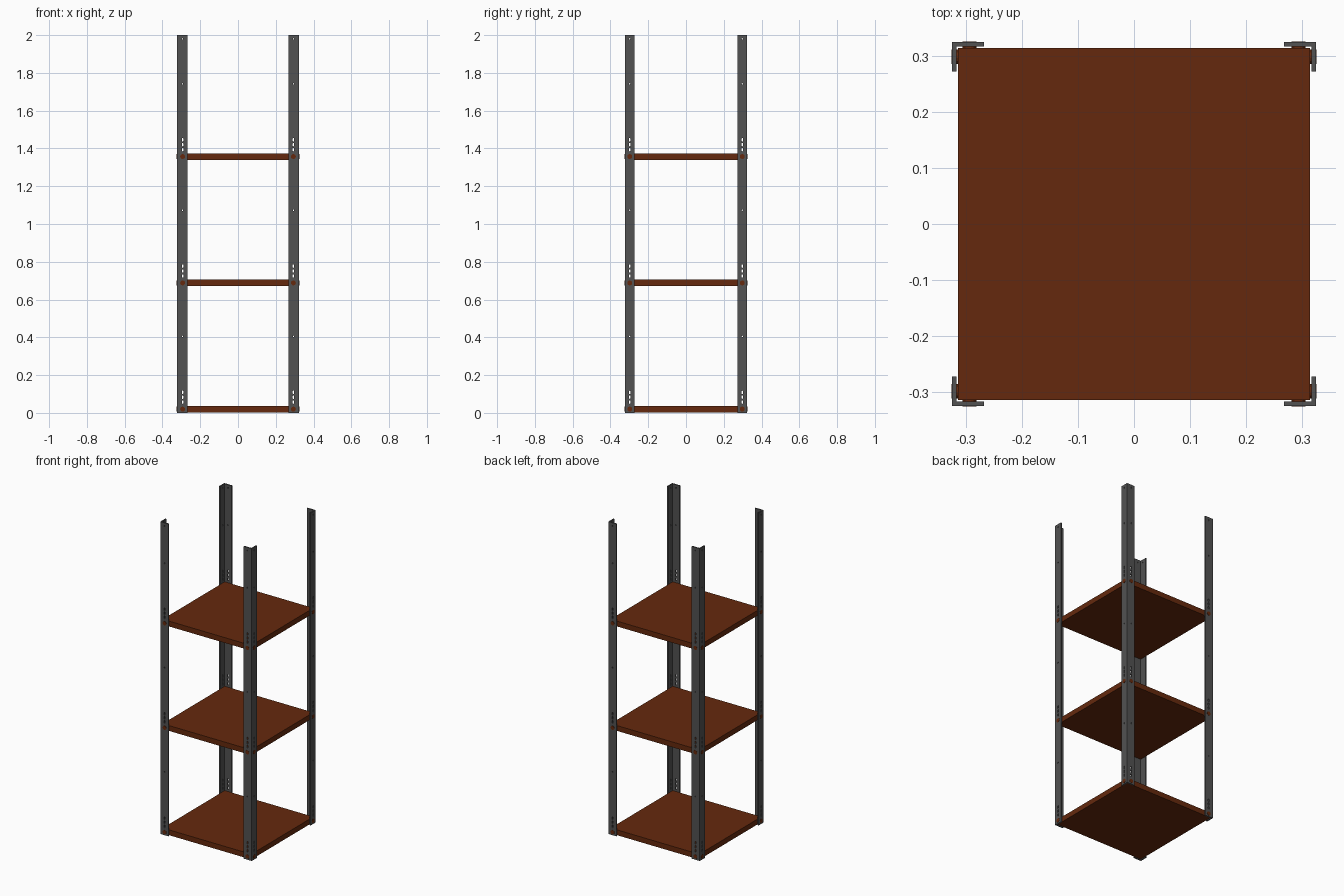
import bpy, bmesh, math
from mathutils import Matrix, Vector

if "Cube" in bpy.data.objects:
    bpy.data.objects.remove(bpy.data.objects["Cube"])

OUT, INN = 0.324, 0.316            # outer and inner faces of the angle posts
HX, HY = 0.293, 0.298              # hole centres along each flange
SHELVES = [0.020, 0.688, 1.357]    # shelf mid-heights


def material(name, color):
    m = bpy.data.materials.new(name)
    m.diffuse_color = (*color, 1)
    m.use_nodes = True
    m.node_tree.nodes["Principled BSDF"].inputs["Base Color"].default_value = m.diffuse_color
    return m


wood = material("wood", (0.13, 0.022, 0.004))
steel = material("steel", (0.085, 0.085, 0.085))


def make_object(name, bm, mat=None):
    bmesh.ops.recalc_face_normals(bm, faces=bm.faces)
    me = bpy.data.meshes.new(name)
    bm.to_mesh(me)
    bm.free()
    ob = bpy.data.objects.new(name, me)
    bpy.context.collection.objects.link(ob)
    if mat:
        me.materials.append(mat)
    return ob


def prism(bm, pts, direction):
    """Extrude a closed outline along a direction."""
    f = bm.faces.new([bm.verts.new(p) for p in pts])
    r = bmesh.ops.extrude_face_region(bm, geom=[f])
    bmesh.ops.translate(bm, vec=direction,
                        verts=[v for v in r["geom"] if isinstance(v, bmesh.types.BMVert)])


def capsule(bm, z, radius, half, start, end, n=12):
    """Round or slotted peg through both flanges, at height z."""
    ring = []
    for i in range(n):
        a = 2 * math.pi * (i + 0.5) / n
        s = math.sin(a)
        ring.append((radius * math.cos(a), z + radius * s + math.copysign(half, s)))
    prism(bm, [(HX + u, start, w) for u, w in ring], Vector((0, end - start, 0)))
    prism(bm, [(start, HY + u, w) for u, w in ring], Vector((end - start, 0, 0)))


def mirror(ob):
    m = ob.modifiers.new("corners", 'MIRROR')
    m.use_axis = (True, True, False)
    m.use_mirror_merge = False


# Shelves
for i, z in enumerate(SHELVES):
    bm = bmesh.new()
    bmesh.ops.create_cube(bm, size=1, matrix=Matrix.Translation((0, 0, z))
                          @ Matrix.Diagonal((0.628, 0.628, 0.034, 1)))
    make_object(f"shelf_{i + 1}", bm, wood)

# L-section corner post
bm = bmesh.new()
outline = [(OUT, OUT), (0.267, OUT), (0.267, INN), (INN, INN), (INN, 0.272), (OUT, 0.272)]
prism(bm, [(x, y, 0) for x, y in outline], Vector((0, 0, 2)))
posts = make_object("corner_posts", bm, steel)

# Slots above each shelf and small holes between them
bm = bmesh.new()
for z in SHELVES:
    for dz in (0.037, 0.063, 0.089):
        capsule(bm, z + dz, 0.004, 0.005, 0.306, 0.334)
    capsule(bm, z + 0.385, 0.003, 0.001, 0.306, 0.334)
capsule(bm, 1.98, 0.003, 0.001, 0.306, 0.334)
cutter = make_object("slot_cutter", bm)
cutter.hide_render = True

cut = posts.modifiers.new("slots", 'BOOLEAN')
cut.operation = 'DIFFERENCE'
cut.solver = 'EXACT'
cut.object = cutter
bpy.context.view_layer.objects.active = posts
bpy.ops.object.modifier_apply(modifier=cut.name)
bpy.data.objects.remove(cutter)
mirror(posts)

# Bolt heads fixing the shelves to the posts
bm = bmesh.new()
for z in SHELVES:
    capsule(bm, z, 0.013, 0, 0.312, OUT + 0.0015, 16)
mirror(make_object("shelf_bolts", bm, wood))
